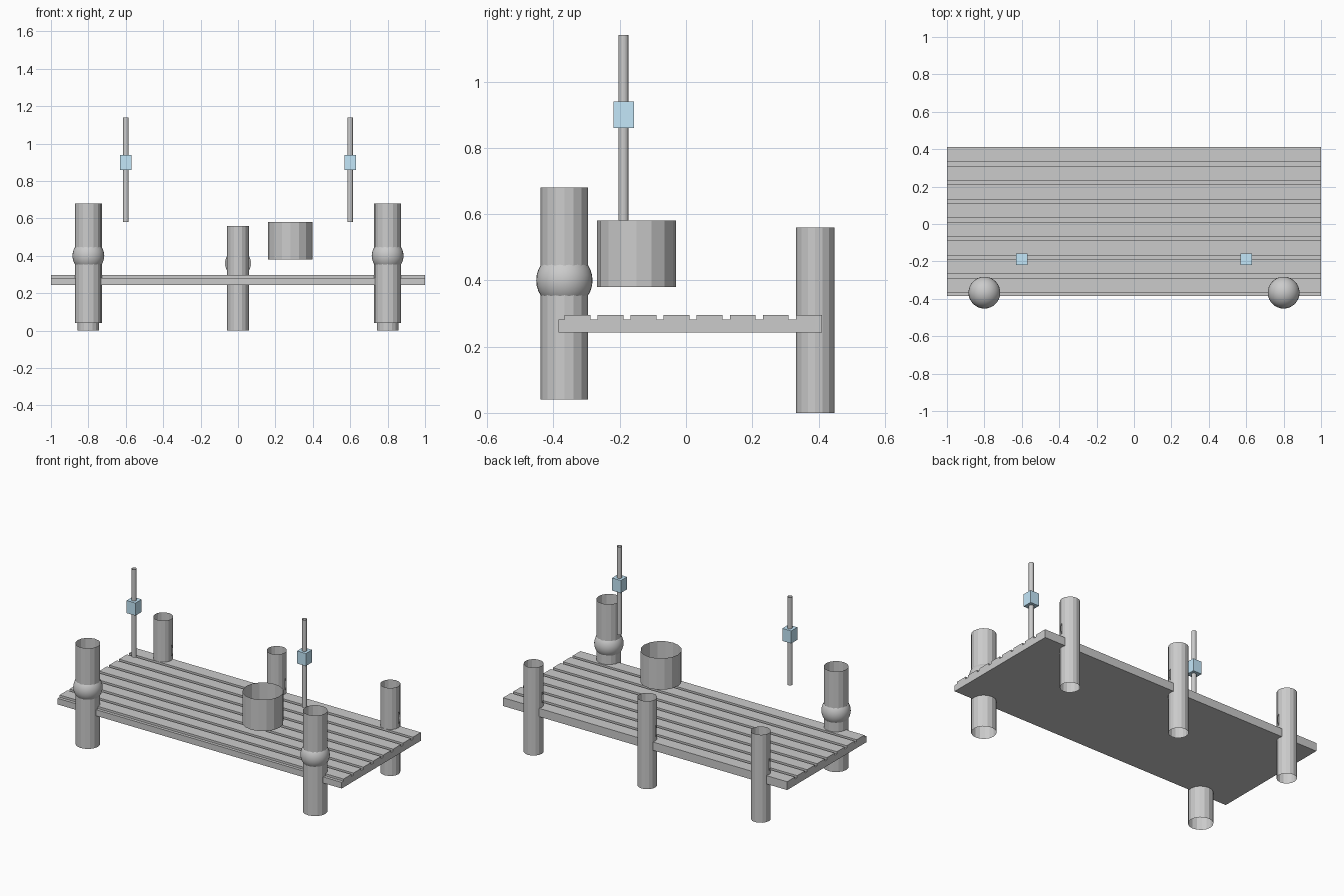
import bpy, bmesh
from math import radians

if "Cube" in bpy.data.objects:
    bpy.data.objects.remove(bpy.data.objects["Cube"])


def finish(name, bm):
    me = bpy.data.meshes.new(name)
    bmesh.ops.recalc_face_normals(bm, faces=bm.faces)
    bm.to_mesh(me)
    bm.free()
    ob = bpy.data.objects.new(name, me)
    bpy.context.collection.objects.link(ob)
    return ob


def tube(name, x, y, r, z0, z1, sides=16):
    """Open-ended cylinder wall."""
    bm = bmesh.new()
    bmesh.ops.create_cone(bm, cap_ends=False, segments=sides,
                          radius1=r, radius2=r, depth=z1 - z0)
    ob = finish(name, bm)
    ob.location = (x, y, (z0 + z1) / 2)
    return ob


# Deck: one grooved plank profile extruded along x
pitch, plank, bottom, groove, top = 0.0998, 0.078, 0.243, 0.282, 0.296
y_start, y_end = -0.366, 0.411
profile = [(y_end, bottom), (-0.385, bottom), (-0.385, groove)]
for i in range(8):
    a = y_start if i == 0 else -0.267 + pitch * (i - 1)
    b = y_end if i == 7 else a + plank
    profile += [(a, groove), (a, top), (b, top)]
    if i < 7:
        profile.append((b, groove))
bm = bmesh.new()
face = bm.faces.new([bm.verts.new((-1, y, z)) for y, z in profile])
ext = bmesh.ops.extrude_face_region(bm, geom=[face])
bmesh.ops.translate(bm, vec=(2, 0, 0),
                    verts=[v for v in ext["geom"] if isinstance(v, bmesh.types.BMVert)])
finish("plank_deck", bm)

# Front posts with ball-shaped rope wraps
for x in (-0.8, 0.8):
    tube("front_post", x, -0.367, 0.072, 0.04, 0.68)
    bm = bmesh.new()
    bmesh.ops.create_uvsphere(bm, u_segments=32, v_segments=16, radius=0.085)
    for f in bm.faces:
        f.smooth = True
    finish("front_post_ball", bm).location = (x, -0.367, 0.4)

# Back posts with flat upright discs poking out at the sides
for x in (-0.8, 0, 0.8):
    tube("back_post", x, 0.39, 0.058, 0, 0.56)
    bm = bmesh.new()
    bmesh.ops.create_circle(bm, cap_ends=True, segments=24, radius=0.07)
    disc = finish("back_post_disc", bm)
    disc.rotation_euler = (radians(90), 0, 0)
    disc.location = (x, 0.39, 0.36)

# Bucket
tube("bucket", 0.28, -0.149, 0.119, 0.38, 0.58)

# Lantern poles and blue lanterns
blue = bpy.data.materials.new("lantern_blue")
blue.diffuse_color = (0.55, 0.8, 0.95, 1)
blue.use_nodes = True
blue.node_tree.nodes["Principled BSDF"].inputs["Base Color"].default_value = blue.diffuse_color
for x in (-0.6, 0.6):
    tube("lantern_pole", x, -0.188, 0.015, 0.58, 1.14)
    bm = bmesh.new()
    bmesh.ops.create_cube(bm, size=1)
    bmesh.ops.scale(bm, vec=(0.062, 0.062, 0.08), verts=bm.verts)
    lantern = finish("lantern", bm)
    lantern.location = (x, -0.188, 0.9)
    lantern.data.materials.append(blue)
